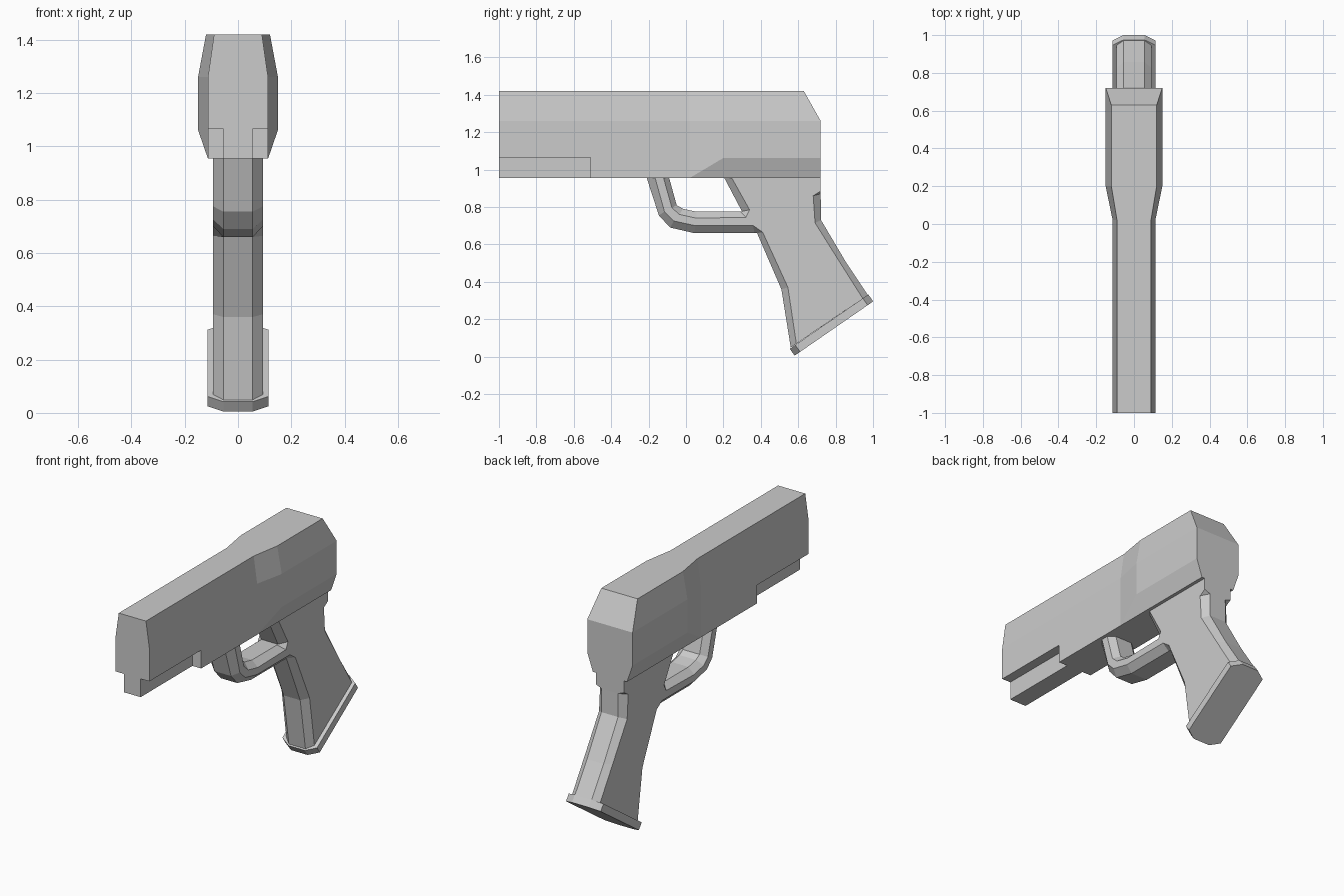
import bpy, bmesh
from mathutils import Vector

if "Cube" in bpy.data.objects:
    bpy.data.objects.remove(bpy.data.objects["Cube"])


def finish(bm, name):
    bmesh.ops.remove_doubles(bm, verts=bm.verts, dist=0.0005)
    bmesh.ops.dissolve_degenerate(bm, edges=bm.edges, dist=0.0005)
    bmesh.ops.recalc_face_normals(bm, faces=bm.faces)
    mesh = bpy.data.meshes.new(name)
    bm.to_mesh(mesh)
    bm.free()
    ob = bpy.data.objects.new(name, mesh)
    bpy.context.collection.objects.link(ob)
    return ob


def bridge(bm, a, b, closed=True):
    n = len(a)
    for i in range(n if closed else n - 1):
        j = (i + 1) % n
        bm.faces.new((a[i], a[j], b[j], b[i]))


# Upper body: half sections (x, z) mirrored and lofted along y
notched = [(.09, 1.42), (.113, 1.26), (.113, 1.065), (.055, 1.065), (.055, .955)]
slim = [(.09, 1.42), (.113, 1.26), (.113, .955), (.113, .955), (.055, .955)]
wide = [(.12, 1.42), (.15, 1.26), (.15, 1.062), (.113, .955), (.055, .955)]
stations = [(-1, notched), (-.51, notched), (-.51, slim), (.02, slim), (.2, wide), (.72, wide)]
bm = bmesh.new()
rings = []
for k, (y, half) in enumerate(stations):
    last = k == len(stations) - 1
    pts = half + [(-x, z) for x, z in reversed(half)]
    rings.append([bm.verts.new((x, .63 if last and z > 1.4 else y, z)) for x, z in pts])
for a, b in zip(rings, rings[1:]):
    bridge(bm, a, b)
for ring in (rings[0], rings[-1]):
    for i in range(4):
        if ring is rings[0] and i == 2:
            continue
        bm.faces.new((ring[i], ring[i + 1], ring[8 - i], ring[9 - i]))
finish(bm, "upper_body")

# Grip and guard: each entry is silhouette (y, z) then side-face outline (y, z)
outline = [
    (-.21, .955, -.165, .955), (-.145, .755, -.115, .775), (-.085, .69, -.065, .725),
    (.045, .66, .05, .70), (.365, .66, .36, .70), (.38, .66, .41, .665),
    (.51, .36, .545, .37), (.56, .049, .59, .069),
    (.972, .329, .945, .311), (.858, .50, .825, .50), (.722, .73, .69, .715),
    (.72, .87, .68, .86), (.72, .885, .72, .885), (.72, .955, .72, .955),
    (.205, .955, .245, .955), (.30, .775, .34, .785), (.29, .775, .32, .745),
    (.055, .775, .055, .74), (-.016, .79, -.035, .76), (-.05, .81, -.075, .795),
    (-.09, .955, -.12, .955),
]
bm = bmesh.new()
loops = []
for x, o in ((.093, 2), (.055, 0), (-.055, 0), (-.093, 2)):
    flush = .093 if x > 0 else -.093
    loops.append([bm.verts.new((flush if p[:2] == p[2:] else x, p[o], p[o + 1])) for p in outline])
for a, b in zip(loops, loops[1:]):
    bridge(bm, a, b, closed=False)
bm.faces.new(loops[0])
bm.faces.new(loops[-1])
finish(bm, "grip_and_guard")

# Butt plate: tilted octagonal slab
start, end = Vector((0, .555, .042)), Vector((0, .975, .332))
axis = end - start
drop = Vector((0, axis.z, -axis.y)).normalized() * .045
plan = [(.055, 0), (.115, .07), (.115, .93), (.055, 1)]
plan += [(-x, t) for x, t in reversed(plan)]
bm = bmesh.new()
top, low = [[bm.verts.new(start + axis * t + off + Vector((x, 0, 0))) for x, t in plan]
            for off in (Vector(), drop)]
bridge(bm, top, low)
bm.faces.new(top)
bm.faces.new(low)
finish(bm, "butt_plate")
